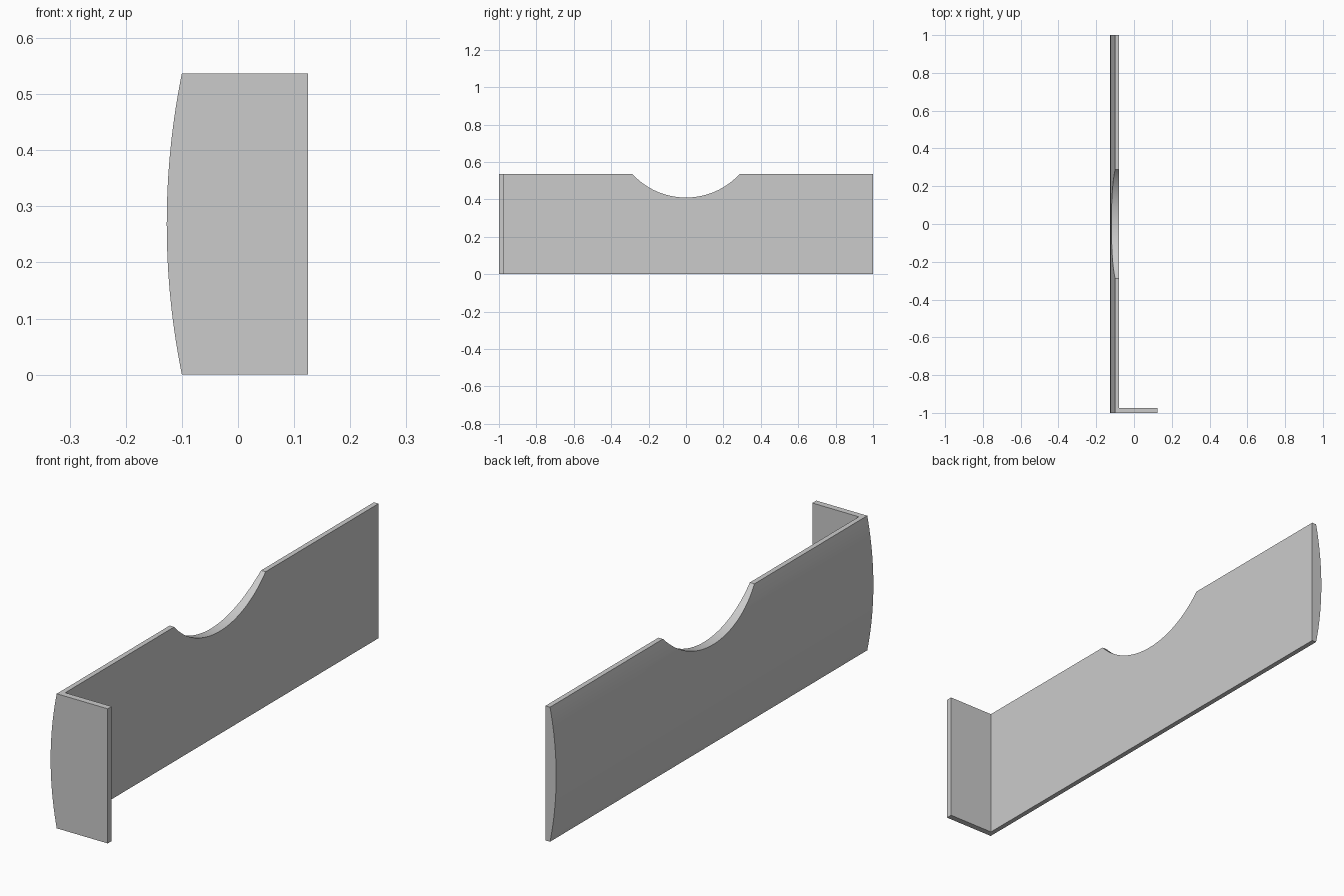
import bpy, bmesh, math
from mathutils import Vector

if "Cube" in bpy.data.objects:
    bpy.data.objects.remove(bpy.data.objects["Cube"])

HEIGHT = 0.537
FACE_X, FLANGE_X = -0.08, 0.125     # inner face of the panel, tip of the flange
EDGE_X, BULGE = -0.10, 0.027        # outer face at its edges, and its crown
WALL = 0.025


def material(name, value):
    mat = bpy.data.materials.new(name)
    mat.use_nodes = True
    color = (value, value, value, 1)
    mat.diffuse_color = color
    mat.node_tree.nodes["Principled BSDF"].inputs["Base Color"].default_value = color
    return mat


def prism(name, profile, sweep):
    """Solid made by sweeping a closed outline along a vector."""
    bm = bmesh.new()
    face = bm.faces.new([bm.verts.new(p) for p in profile])
    swept = bmesh.ops.extrude_face_region(bm, geom=[face])["geom"]
    bmesh.ops.translate(bm, vec=Vector(sweep),
                        verts=[g for g in swept if isinstance(g, bmesh.types.BMVert)])
    bmesh.ops.recalc_face_normals(bm, faces=bm.faces)
    mesh = bpy.data.meshes.new(name)
    bm.to_mesh(mesh)
    bm.free()
    obj = bpy.data.objects.new(name, mesh)
    bpy.context.collection.objects.link(obj)
    return obj


def arc(half_chord, rise, steps):
    """Points (along, depth) of a shallow arc; depth is zero at both ends."""
    radius = (half_chord ** 2 + rise ** 2) / (2 * rise)
    limit = math.asin(half_chord / radius)
    angles = [limit * (2 * i / steps - 1) for i in range(steps + 1)]
    return [(radius * math.sin(a), radius * math.cos(a) - radius + rise) for a in angles]


def cut(target, cutter):
    cutter.hide_render = True
    mod = target.modifiers.new("cut", "BOOLEAN")
    mod.object, mod.operation, mod.solver = cutter, "DIFFERENCE", "EXACT"
    bpy.context.view_layer.objects.active = target
    bpy.ops.object.modifier_apply(modifier=mod.name)
    bpy.data.objects.remove(cutter)


# Body: bowed outer face, swept over the full length
outline = [(EDGE_X - d, -1, HEIGHT / 2 + s) for s, d in arc(HEIGHT / 2, BULGE, 32)]
outline += [(FLANGE_X, -1, HEIGHT), (FLANGE_X, -1, 0)]
body = prism("drawer_front_panel", outline, (0, 2, 0))

# Hollow behind the panel, leaving the end flange
cut(body, prism("hollow_cutter",
                [(FACE_X, WALL - 1, -1), (1, WALL - 1, -1), (1, 2, -1), (FACE_X, 2, -1)],
                (0, 0, 3)))

# Curved finger notch in the top edge
notch = [(-0.5, s, HEIGHT - d) for s, d in arc(0.288, 0.127, 48)]
notch += [(-0.5, 0.288, 1), (-0.5, -0.288, 1)]
cut(body, prism("notch_cutter", notch, (1, 0, 0)))

# Finish
body.data.materials.clear()
body.data.materials.append(material("light_grey", 0.6))
bpy.ops.object.select_all(action="DESELECT")
body.select_set(True)
bpy.context.view_layer.objects.active = body
bpy.ops.object.shade_smooth_by_angle(angle=math.radians(25))
